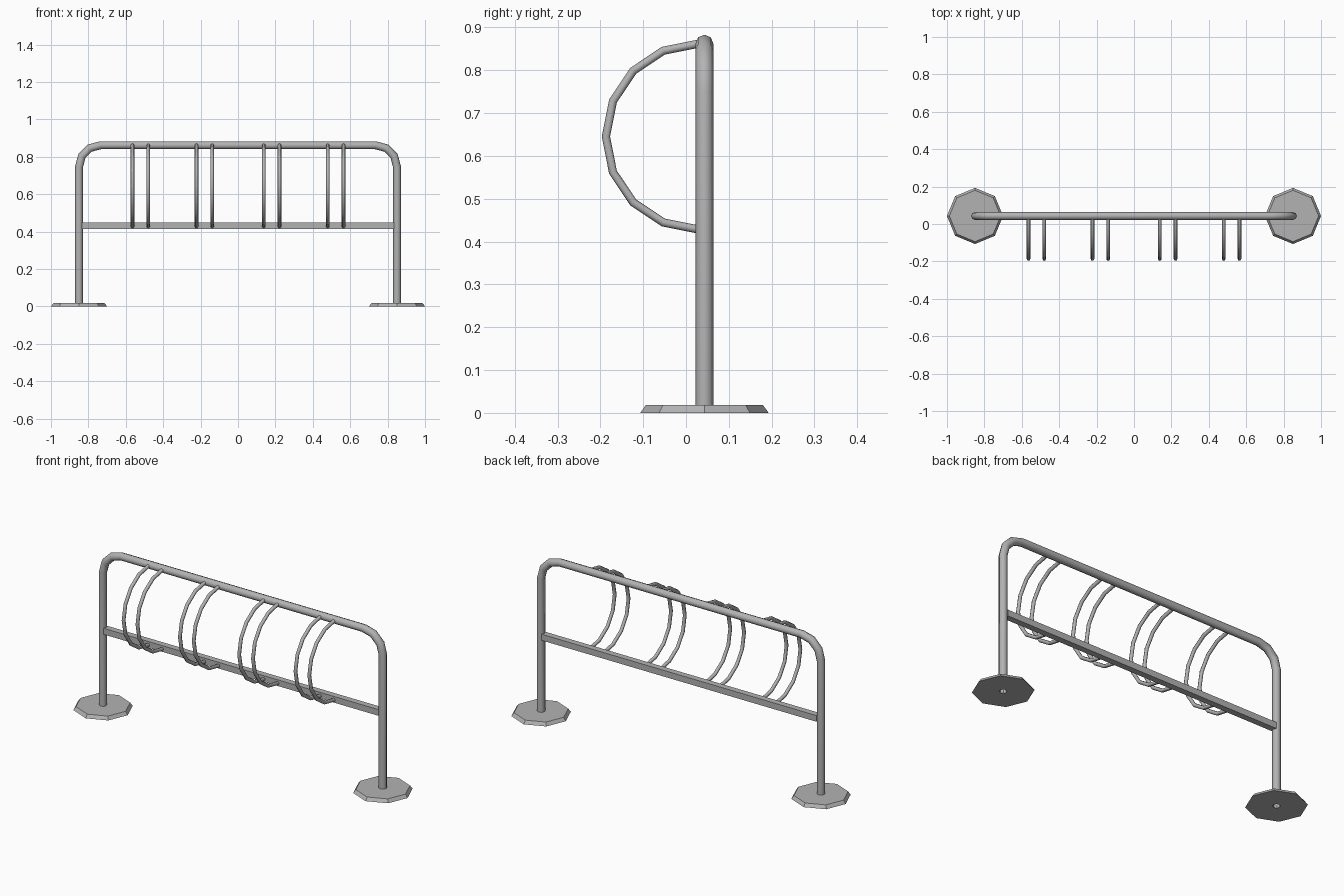
import bpy, bmesh
from math import sin, cos, pi, radians
from mathutils import Vector, Matrix

cube = bpy.data.objects.get("Cube")
if cube:
    bpy.data.objects.remove(cube)

steel = bpy.data.materials.new("galvanised_grey")
steel.use_nodes = True
GREY = (0.45, 0.45, 0.45, 1)
steel.diffuse_color = GREY
steel.node_tree.nodes["Principled BSDF"].inputs["Base Color"].default_value = GREY

POST_X, RACK_Y, PIPE_R, TOP_Z = 0.85, 0.043, 0.021, 0.862


def add_object(name, bm, smooth=False):
    bmesh.ops.recalc_face_normals(bm, faces=bm.faces)
    for f in bm.faces:
        f.smooth = smooth
    mesh = bpy.data.meshes.new(name)
    bm.to_mesh(mesh)
    bm.free()
    mesh.materials.append(steel)
    obj = bpy.data.objects.new(name, mesh)
    bpy.context.collection.objects.link(obj)
    return obj


def tube(name, path, radius, side, sides=8):
    """Open pipe along a flat path; side is the normal of its plane."""
    bm = bmesh.new()
    rings = []
    for i, p in enumerate(path):
        before = (p - path[i - 1]).normalized() if i else None
        after = (path[i + 1] - p).normalized() if i < len(path) - 1 else None
        before, after = before or after, after or before
        tangent = (before + after).normalized()
        out = tangent.cross(side) / tangent.dot(after)   # mitred corner
        angles = [2 * pi * k / sides for k in range(sides)]
        rings.append([bm.verts.new(p + radius * (cos(a) * out + sin(a) * side))
                      for a in angles])
    for a, b in zip(rings, rings[1:]):
        for k in range(sides):
            n = (k + 1) % sides
            bm.faces.new((a[k], a[n], b[n], b[k]))
    return add_object(name, bm, smooth=True)


# Main frame: two posts joined by a rounded top rail
BEND = 0.115
half = [Vector((POST_X, RACK_Y, 0))]
for step in range(4):
    a = radians(30 * step)
    half.append(Vector((POST_X - BEND + BEND * cos(a), RACK_Y,
                        TOP_Z - BEND + BEND * sin(a))))
mirrored = [Vector((-p.x, p.y, p.z)) for p in reversed(half)]
tube("main_frame", half + mirrored, PIPE_R, Vector((0, 1, 0)))

# Lower square bar
bm = bmesh.new()
bmesh.ops.create_cube(bm, size=1, matrix=Matrix.Translation((0, RACK_Y, 0.431))
                      @ Matrix.Diagonal((1.67, 0.034, 0.034, 1)))
add_object("lower_bar", bm)

# Octagonal foot plates with a hole for the post
for label, sign in (("left", 1), ("right", -1)):
    bm = bmesh.new()
    profile = [(0.019, 0), (0.15, 0), (0.137, 0.018), (0.019, 0.018)]
    verts = [bm.verts.new((r, 0, z)) for r, z in profile]
    edges = [bm.edges.new((verts[i], verts[(i + 1) % 4])) for i in range(4)]
    bmesh.ops.spin(bm, geom=verts + edges, cent=(0, 0, 0), axis=(0, 0, 1),
                   angle=2 * pi, steps=8)
    bmesh.ops.remove_doubles(bm, verts=bm.verts, dist=0.0005)
    bmesh.ops.translate(bm, verts=bm.verts, vec=(sign * POST_X, RACK_Y, 0))
    add_object(label + "_foot_plate", bm)

# Four pairs of half-round wheel hoops
HOOP_R, HOOP_Y, HOOP_Z = 0.217, 0.03, 0.645
for slot, slot_x in enumerate((-0.522, -0.18, 0.18, 0.522)):
    for label, sign in (("left", 1), ("right", -1)):
        x = slot_x + sign * 0.042
        arc = [radians(22.5 * k) for k in range(9)]
        path = [Vector((x, HOOP_Y - HOOP_R * sin(a), HOOP_Z + HOOP_R * cos(a)))
                for a in arc]
        tube(f"wheel_hoop_{slot + 1}_{label}", path, 0.0095, Vector((1, 0, 0)))
